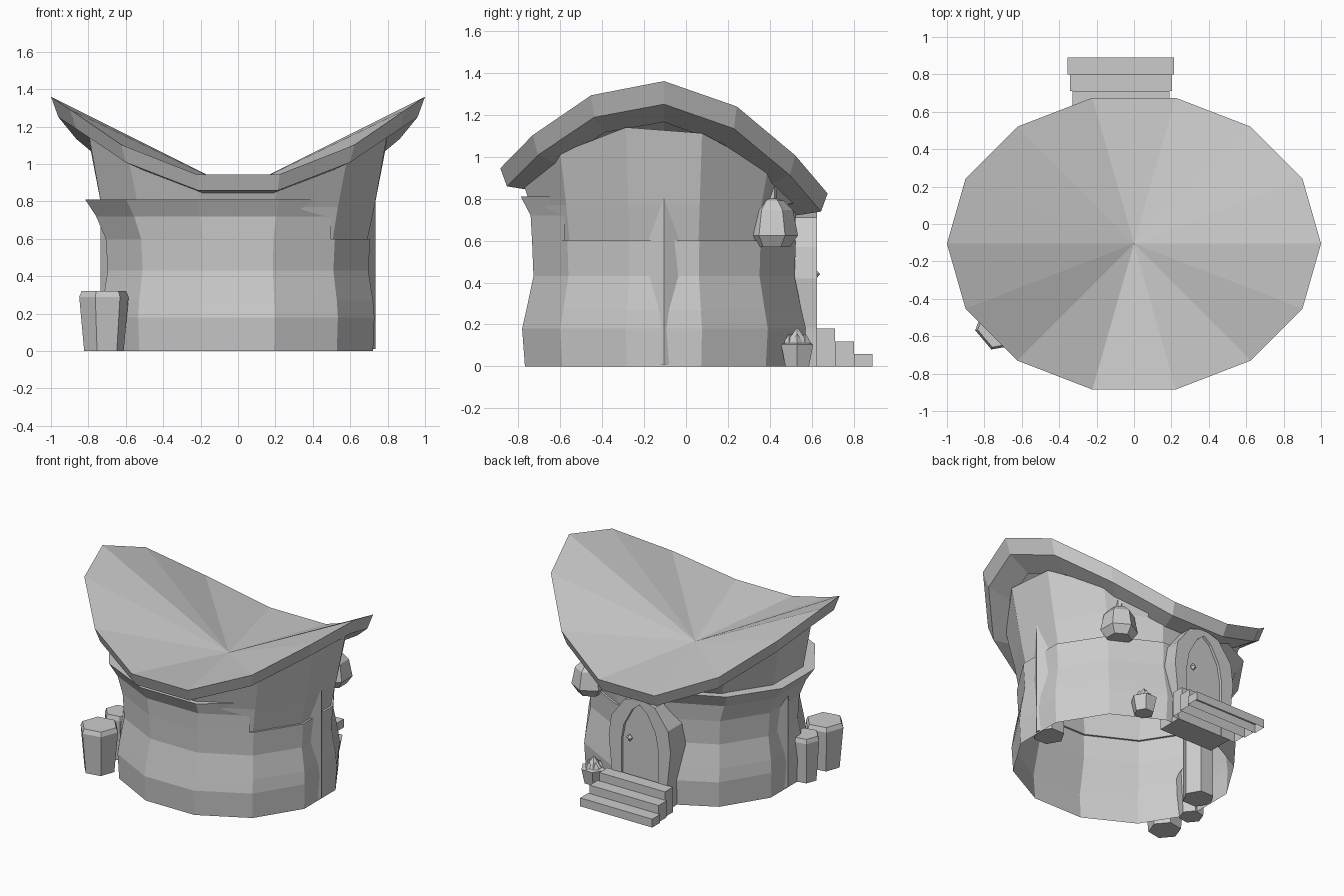
import bpy, math

cube = bpy.data.objects.get("Cube")
if cube:
    bpy.data.objects.remove(cube, do_unlink=True)

grey = bpy.data.materials.new("plain grey")
grey.use_nodes = True
COLOUR = (0.6, 0.6, 0.6, 1)
grey.diffuse_color = COLOUR
grey.node_tree.nodes["Principled BSDF"].inputs["Base Color"].default_value = COLOUR

CY = -0.105          # middle of the building in y


def make(name, verts, faces):
    mesh = bpy.data.meshes.new(name)
    mesh.from_pydata(verts, [], faces)
    mesh.materials.append(grey)
    obj = bpy.data.objects.new(name, mesh)
    bpy.context.collection.objects.link(obj)
    return obj


def bridge(rings, closed=True):
    """Quads between consecutive rings of equal size."""
    n = len(rings[0])
    faces = []
    for r in range(len(rings) - 1):
        for i in range(n if closed else n - 1):
            j = (i + 1) % n
            faces.append((r * n + i, r * n + j, (r + 1) * n + j, (r + 1) * n + i))
    return [v for ring in rings for v in ring], faces


def lathe(name, x, y, sides, profile, turn=0.0):
    """Closed turned solid; profile is (radius, z) from bottom to top."""
    rings = [[(x + r * math.cos(turn + math.tau * i / sides),
               y + r * math.sin(turn + math.tau * i / sides), z)
              for i in range(sides)] for r, z in profile]
    verts, faces = bridge(rings)
    faces.append(tuple(reversed(range(sides))))
    faces.append(tuple(range(len(verts) - sides, len(verts))))
    return make(name, verts, faces)


def step(name, x0, x1, y0, y1, z1):
    """Block without a floor."""
    lower = [(x0, y0, 0), (x1, y0, 0), (x1, y1, 0), (x0, y1, 0)]
    verts, faces = bridge([lower, [(x, y, z1) for x, y, _ in lower]])
    return make(name, verts, faces + [(4, 5, 6, 7)])


def roof_height(x, y):
    return 0.86 + 0.5 * x * x - 0.077 * (y - CY)


# Saddle roof: fan top, lip and bevelled underside, both thicker at the raised tips
def roof_ring(scale, drop, tip_drop):
    ring = []
    for i in range(14):
        a = math.tau * i / 14
        x, y = math.cos(a), 0.8 * math.sin(a)
        z = roof_height(x, CY + y) - drop - tip_drop * x * x
        ring.append((x * scale, CY + y * scale, z))
    return ring


verts, faces = bridge([roof_ring(0.81, 0.1, 0.095), roof_ring(0.96, 0.085, 0.025),
                       roof_ring(1, 0, 0)])
hub = len(verts)
verts.append((0, CY, 0.86))
faces += [(28 + i, 28 + (i + 1) % 14, hub) for i in range(14)]
make("roof", verts, faces)


# Walls: twelve-sided, waisted, stepped in above the lower part
def wall_point(k, sx, sy, z):
    a = math.radians(15 + 30 * k)
    return (0.755 * sx * math.cos(a), CY + 0.70 * sy * math.sin(a), z)


WALL = [(0.99, 0.98, 0), (1, 1, 0.18), (0.99, 0.97, 0.27), (0.955, 0.92, 0.43),
        (0.97, 0.93, 0.6), (0.95, 0.91, 0.6), (1, 0.94, 0.77)]
rings = [[wall_point(k, *level) for k in range(12)] for level in WALL]
top = []
for k in range(12):
    x, y, _ = wall_point(k, 1.09, 1, 0)
    top.append((x, y, roof_height(x, y) - 0.05))
make("wall", *bridge(rings + [top]))

# Flared collar round the front and right, dying into the wall at its front end
COLLAR = [(0.97, 0.93, 0.6), (1.04, 0.94, 0.72), (1.12, 1.01, 0.81), (0.97, 0.92, 0.81)]
rings = [[wall_point(k, sx, sy, z) for k in range(3, 10)] + [wall_point(10, 0.93, 0.96, z)]
         for sx, sy, z in COLLAR]
verts, faces = bridge(rings, closed=False)
faces.append(tuple(8 * r for r in range(4)))
make("collar", verts, faces)

# Six-sided columns half sunk in the side walls
for side, label in ((1, "left"), (-1, "right")):
    lathe(label + "_column", side * 0.632, CY, 6, [(0.104, 0.01), (0.104, 0.95)])

# Arched back door with frame and knob
DX = -0.07


def arch(half):
    return [(DX + x, z) for x, z in half] + [(DX - x, z) for x, z in reversed(half) if x > 0]


frame_out = arch([(0.215, 0), (0.22, 0.18), (0.245, 0.42), (0.225, 0.57), (0.12, 0.71), (0, 0.745)])
frame_in = arch([(0.145, 0), (0.145, 0.18), (0.145, 0.42), (0.125, 0.53), (0.06, 0.65), (0, 0.7)])
loops = [[(x, y, z) for x, z in shape] for shape, y in
         ((frame_out, 0.44), (frame_out, 0.625), (frame_in, 0.625), (frame_in, 0.58))]
make("door_frame", *bridge(loops))
make("door", [(x, 0.605, z) for x, z in frame_in], [tuple(range(len(frame_in)))])
lathe("door_knob", 0.015, 0.615, 4, [(0.002, 0.415), (0.024, 0.44), (0.002, 0.465)])

# Back steps
for i in range(3):
    w = 0.26 + 0.0125 * i
    y = 0.62 + 0.09 * i
    step("step_%d" % (3 - i), DX - w, DX + w, y, y + 0.09, 0.18 - 0.06 * i)

# Lantern under the eaves
lathe("lantern", 0.47, 0.41, 6,
      [(0.085, 0.57), (0.124, 0.625), (0.1, 0.745), (0.055, 0.79), (0.022, 0.80), (0.022, 0.88)],
      math.radians(30))

# Planter with a crystal sprout
lathe("planter", 0.36, 0.53, 6, [(0.065, 0), (0.088, 0.105), (0.05, 0.115)])
for i in range(5):
    a = math.tau * i / 5
    lathe("sprout_%d" % (i + 1), 0.36 + 0.04 * math.cos(a), 0.53 + 0.04 * math.sin(a), 4,
          [(0.036, 0.10), (0.002, 0.155)])
lathe("sprout_middle", 0.36, 0.53, 6, [(0.07, 0.10), (0.002, 0.185)])

# Barrel posts beside the wall
for name, x, y, r, h in (("large_post", -0.717, -0.545, 0.134, 0.32),
                         ("small_post", -0.735, -0.3, 0.1, 0.32)):
    lathe(name, x, y, 6, [(r * 0.8, 0), (r, h - 0.03), (r * 0.9, h)], math.radians(10))
